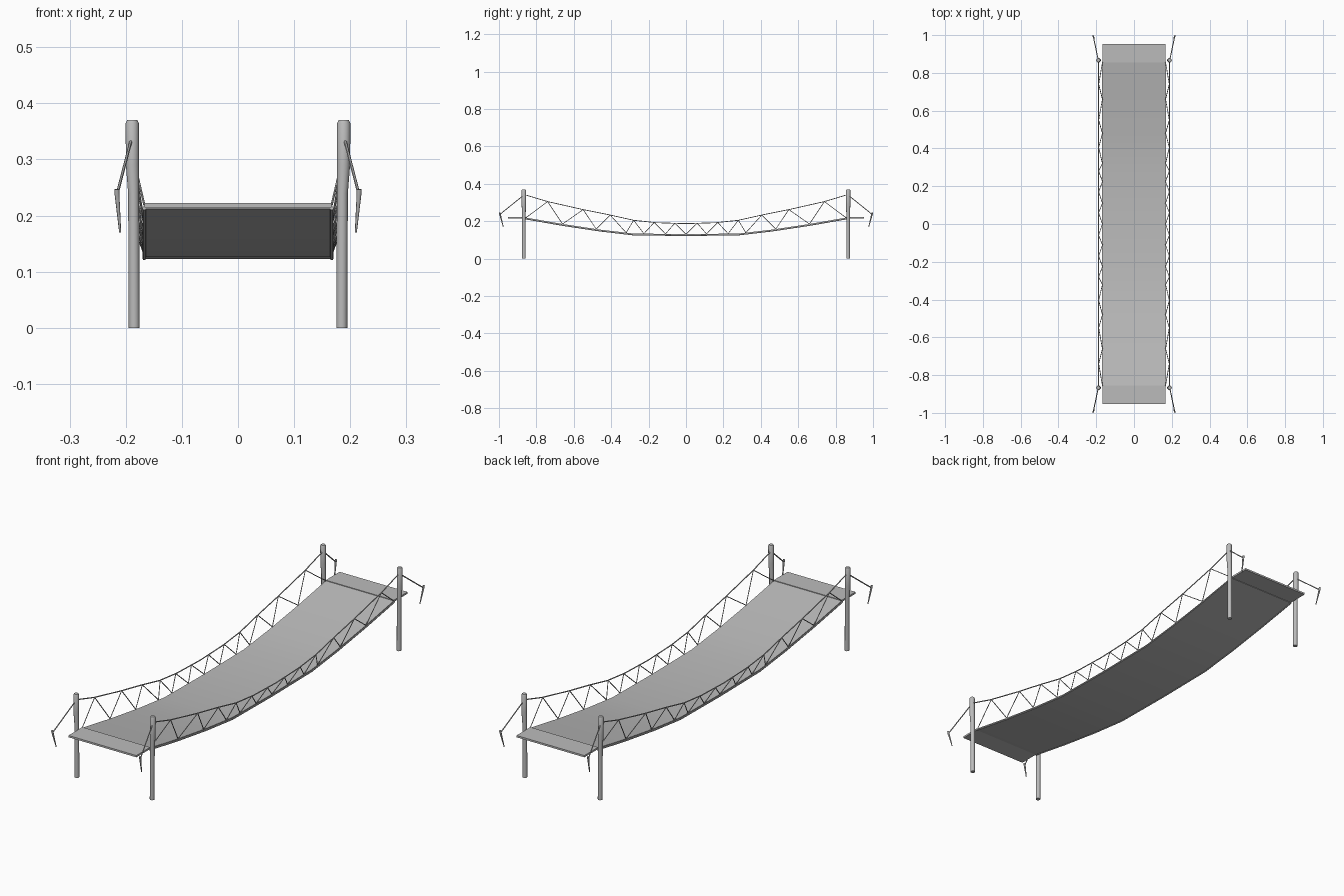
import bpy, bmesh, math
from mathutils import Vector

cube = bpy.data.objects.get("Cube")
if cube:
    bpy.data.objects.remove(cube, do_unlink=True)

grey = bpy.data.materials.new("plain grey")
grey.use_nodes = True
COLOUR = (0.5, 0.5, 0.5, 1)
grey.diffuse_color = COLOUR
grey.node_tree.nodes["Principled BSDF"].inputs["Base Color"].default_value = COLOUR

DECK = [(0, .131), (.28, .134), (.46, .155), (.66, .185), (.86, .22)]
RAIL = [(0, .187), (.16, .192), (.28, .205), (.41, .234), (.55, .262), (.74, .305), (.867, .343)]
RAIL_X, EDGE_X, POST_Y = .187, .167, .867


def mirrored(points):
    """Extend a half profile to run from -y to +y."""
    return [(-y, z) for y, z in reversed(points[1:])] + points


def height(points, y):
    """Height of a half profile at a distance from the middle."""
    y = abs(y)
    for (a, za), (b, zb) in zip(points, points[1:]):
        if y <= b:
            return za + (zb - za) * (y - a) / (b - a)
    return points[-1][1]


def finish(name, bm, angle=35):
    bmesh.ops.recalc_face_normals(bm, faces=bm.faces)
    mesh = bpy.data.meshes.new(name)
    bm.to_mesh(mesh)
    bm.free()
    mesh.materials.append(grey)
    obj = bpy.data.objects.new(name, mesh)
    bpy.context.collection.objects.link(obj)
    bpy.ops.object.select_all(action='DESELECT')
    obj.select_set(True)
    bpy.context.view_layer.objects.active = obj
    bpy.ops.object.shade_smooth_by_angle(angle=math.radians(angle))
    return obj


def tube(name, path, radii, sides=6):
    """Round rod through the path points, one shared ring per point."""
    bm = bmesh.new()
    pts = [Vector(p) for p in path]
    if isinstance(radii, float):
        radii = [radii] * len(pts)
    rings = []
    for i, p in enumerate(pts):
        along = (pts[min(i + 1, len(pts) - 1)] - pts[max(i - 1, 0)]).normalized()
        ref = Vector((1, 0, 0))
        u = (ref - along * ref.dot(along)).normalized()
        v = along.cross(u)
        turns = [math.tau * k / sides for k in range(sides)]
        rings.append([bm.verts.new(p + (u * math.cos(t) + v * math.sin(t)) * radii[i]) for t in turns])
    for a, b in zip(rings, rings[1:]):
        for k in range(sides):
            n = (k + 1) % sides
            bm.faces.new((a[k], a[n], b[n], b[k]))
    bm.faces.new(rings[0])
    bm.faces.new(rings[-1])
    return finish(name, bm, 50)


def slab(name, profile, thick=.008):
    """Plate across the bridge following a (y, z) profile of its top."""
    bm = bmesh.new()
    rows = [[bm.verts.new((x, y, z - d)) for x, d in
             ((-EDGE_X, 0), (EDGE_X, 0), (EDGE_X, thick), (-EDGE_X, thick))] for y, z in profile]
    for a, b in zip(rows, rows[1:]):
        for k in range(4):
            n = (k + 1) % 4
            bm.faces.new((a[k], a[n], b[n], b[k]))
    bm.faces.new(rows[0])
    bm.faces.new(rows[-1])
    return finish(name, bm)


# Walkway and its level landings
slab("sagging_deck", mirrored(DECK))
for sy, end in ((-1, "front"), (1, "back")):
    slab(end + "_landing", [(sy * .855, .222), (sy * .952, .222)])

# Zigzag nodes: low ones on the deck edge, high ones on the handrail
LOW = [0, .11, .225, .32, .48, .66, .855]
HIGH = [.06, .17, .28, .405, .55, .74]

for sx, side in ((1, "left"), (-1, "right")):
    # Ropes along the length
    tube(side + "_hand_rope", [(sx * RAIL_X, y, z) for y, z in mirrored(RAIL)], .0024)
    edge = [(sx * EDGE_X, y, z - .007) for y, z in mirrored(DECK)]
    tube(side + "_deck_rope", edge, .0035)

    # Lacing between handrail and deck
    nodes = [(sx * EDGE_X, y, height(DECK, y)) for y in LOW]
    nodes += [(sx * RAIL_X, y, height(RAIL, y)) for y in HIGH]
    nodes.sort(key=lambda p: p[1])
    for sy, end in ((-1, "front"), (1, "back")):
        for i, (a, b) in enumerate(zip(nodes, nodes[1:])):
            p, q = (Vector((c[0], sy * c[1], c[2])) for c in (a, b))
            tube(f"{end}_{side}_lacing_{i + 1}", [p, q], .0019)

        # Post with a thicker head, tilted slightly outwards
        tube(f"{end}_{side}_post",
             [(sx * x, sy * POST_Y, z) for x, z in
              ((.185, 0), (.186, .24), (.188, .29), (.1885, .365), (.1885, .37))],
             [.0098, .0098, .0118, .0118, .009], 12)

        # Ground stake and the guy rope to it
        tube(f"{end}_{side}_stake",
             [(sx * .21, sy * .977, .17), (sx * .2155, sy * .994, .236), (sx * .216, sy * .996, .247)],
             [.0018, .0042, .0045], 8)
        tube(f"{end}_{side}_guy_rope",
             [(sx * .2155, sy * .993, .238), (sx * .189, sy * POST_Y, .34)], .0026)
